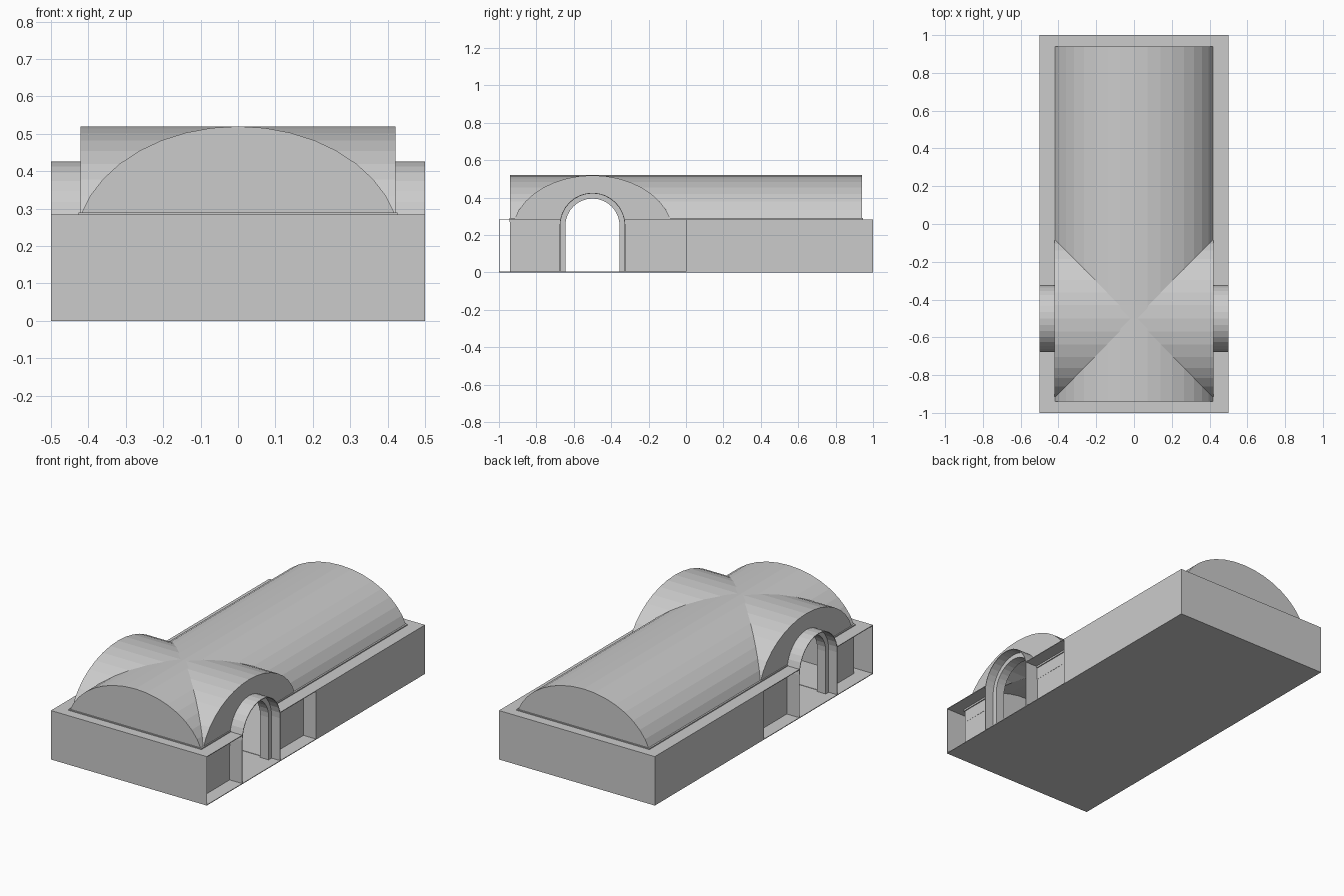
import bpy
import bmesh
from math import asin, cos, pi, sin

old = bpy.data.objects.get("Cube")
if old:
    bpy.data.objects.remove(old)

stone = bpy.data.materials.new("plain_grey")
stone.use_nodes = True
GREY = (0.6, 0.6, 0.6, 1)
stone.diffuse_color = GREY
stone.node_tree.nodes["Principled BSDF"].inputs["Base Color"].default_value = GREY

DOOR_Y = -0.5
SKIN = 0.004


def prism(name, profile, axis, lo, hi):
    """Extrude a (side, height) profile along the x or y axis."""
    bm = bmesh.new()
    rings = []
    for t in (lo, hi):
        rings.append([bm.verts.new((t, u, z) if axis == "x" else (u, t, z))
                      for u, z in profile])
    a, b = rings
    bm.faces.new(a)
    bm.faces.new(b[::-1])
    for i in range(len(a)):
        j = (i + 1) % len(a)
        bm.faces.new((a[i], b[i], b[j], a[j]))
    bmesh.ops.recalc_face_normals(bm, faces=bm.faces)
    mesh = bpy.data.meshes.new(name)
    bm.to_mesh(mesh)
    bm.free()
    mesh.materials.append(stone)
    obj = bpy.data.objects.new(name, mesh)
    bpy.context.collection.objects.link(obj)
    return obj


def box(name, x0, x1, y0, y1, z0, z1):
    return prism(name, [(x0, z0), (x1, z0), (x1, z1), (x0, z1)], "y", y0, y1)


def combine(target, tool, operation):
    """Apply a boolean and discard the tool."""
    mod = target.modifiers.new("cut", "BOOLEAN")
    mod.operation = operation
    mod.solver = "EXACT"
    mod.object = tool
    tool.hide_render = True
    bpy.context.view_layer.objects.active = target
    bpy.ops.object.modifier_apply(modifier=mod.name)
    bpy.data.objects.remove(tool)


def vault(half, top, base, center=0.0, steps=16):
    """Flattened arc standing on a straight base line."""
    mid = 0.2
    start = asin((0.285 - mid) / 0.32)
    wide = half / cos(start)
    pts = [(center - half, base)]
    for i in range(steps + 1):
        a = start + (pi - 2 * start) * i / steps
        pts.append((center - wide * cos(a), mid + (top - mid) * sin(a)))
    return pts + [(center + half, base)]


def arch(r, base=0.004, spring=0.25, steps=16):
    """Round-headed doorway outline."""
    head = [(DOOR_Y - r * cos(pi * i / steps), spring + r * sin(pi * i / steps))
            for i in range(steps + 1)]
    return [(DOOR_Y - r, base)] + head + [(DOOR_Y + r, base)]


# Hall with crossing vaults, hollowed and pierced by the side doorways
hall = box("vaulted_hall", -0.42, 0.42, -0.94, 0.94, 0.003, 0.287)
combine(hall, prism("long_vault", vault(0.42, 0.52, 0.2), "y", -0.94, 0.94), "UNION")
combine(hall, prism("cross_vault", vault(0.418, 0.519, 0.2, DOOR_Y), "x", -0.421, 0.421), "UNION")
combine(hall, prism("long_void", vault(0.39, 0.49, 0.006), "y", -0.91, 0.91), "DIFFERENCE")
combine(hall, prism("cross_void", vault(0.388, 0.489, 0.0065, DOOR_Y), "x", -0.392, 0.392), "DIFFERENCE")
combine(hall, prism("door_void", arch(0.16, -0.05), "x", -0.6, 0.6), "DIFFERENCE")

# Thin outer skin
box("floor", -0.5, 0.5, -1, 1, 0, SKIN)
box("front_wall", -0.5, 0.5, -1, -1 + SKIN, 0, 0.284)
box("back_wall", -0.5, 0.5, 1 - SKIN, 1, 0, 0.284)
for end, y0, y1 in (("front", -1, -0.93), ("back", 0.93, 1)):
    box(end + "_ledge", -0.5, 0.5, y0, y1, 0.28, 0.284)
    y = -0.945 if end == "front" else 0.935
    box(end + "_vault_rim", -0.425, 0.425, y, y + 0.01, 0.27, 0.29)

# Parts repeated on both long sides
near, far = DOOR_Y - 0.175, DOOR_Y + 0.175
for side, s in (("left", 1), ("right", -1)):
    def span(a, b):
        return sorted((s * a, s * b))

    box(side + "_wall", *span(0.5 - SKIN, 0.5), 0, 1, 0, 0.284)
    box(side + "_recess_end", *span(0.42, 0.5), 0, SKIN, 0, 0.284)
    for part, y0, y1 in (("front", -1, near), ("back", far, 1)):
        box(f"{side}_{part}_ledge", *span(0.42, 0.5), y0, y1, 0.28, 0.284)
        stop = max(y0, -0.945), min(y1, 0.945)
        box(f"{side}_{part}_vault_rim", *span(0.415, 0.427), *stop, 0.27, 0.29)
    # Door surround and the thin hood standing out from it
    prism(side + "_door_frame", arch(0.174) + arch(0.145)[::-1], "x", *span(0.39, 0.445))
    prism(side + "_door_hood", arch(0.176) + arch(0.172)[::-1], "x", *span(0.42, 0.5))
